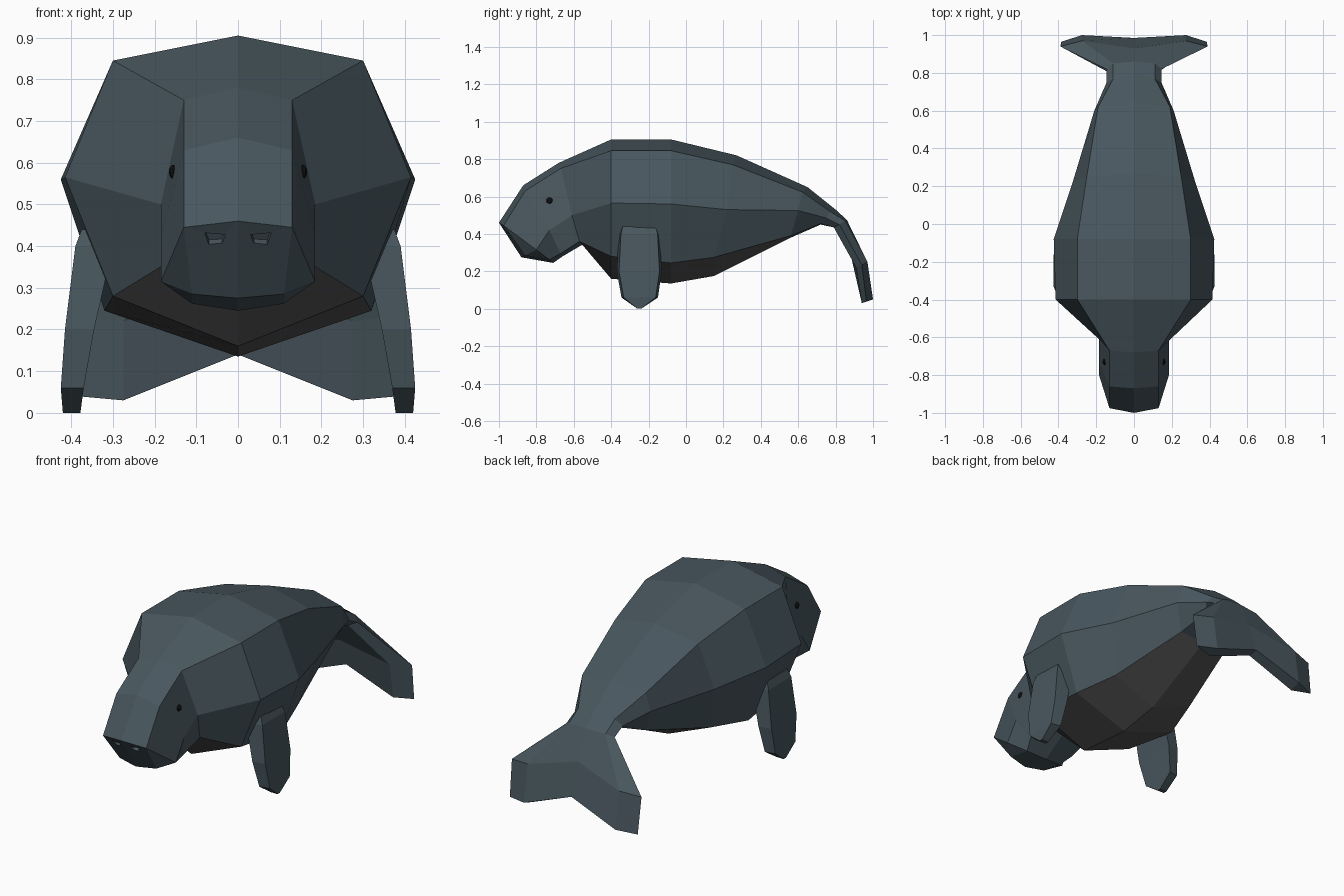
import bpy, bmesh
from mathutils import Vector

if "Cube" in bpy.data.objects:
    bpy.data.objects.remove(bpy.data.objects["Cube"])


def material(name, rgb):
    m = bpy.data.materials.new(name)
    m.diffuse_color = (*rgb, 1)
    m.use_nodes = True
    m.node_tree.nodes["Principled BSDF"].inputs["Base Color"].default_value = m.diffuse_color
    return m


SKIN = material("slate_skin", (0.065, 0.095, 0.112))
BELLY = material("belly_skin", (0.088, 0.085, 0.088))
BLACK = material("eye_black", (0.006, 0.006, 0.006))


def finish(bm, name, mats):
    bmesh.ops.recalc_face_normals(bm, faces=bm.faces[:])
    me = bpy.data.meshes.new(name)
    bm.to_mesh(me)
    bm.free()
    ob = bpy.data.objects.new(name, me)
    bpy.context.collection.objects.link(ob)
    for m in mats:
        me.materials.append(m)
    return ob


def loft(bm, rings):
    rows = [[bm.verts.new(p) for p in r] for r in rings]
    n = len(rows[0])
    faces = [[bm.faces.new((a[i], a[(i + 1) % n], b[(i + 1) % n], b[i])) for i in range(n)]
             for a, b in zip(rows, rows[1:])]
    return rows, faces


# body: five lengthwise profile lines, snout to fluke
top = [(-1, .46), (-.87, .66), (-.68, .78), (-.4, .905), (-.08, .905), (.27, .82),
       (.65, .65), (.80, .53), (.86, .475), (.93, .32), (.985, .15)]
shoulder = [(.13, -.975, .445), (.13, -.86, .63), (.13, -.67, .75), (.30, -.4, .845),
            (.30, -.08, .845), (.25, .25, .77), (.19, .62, .625), (.11, .77, .52),
            (.11, .85, .47), (.275, .97, .25), (.275, 1, .05)]
side = [(.185, -.80, .315), (.185, -.73, .42), (.185, -.61, .50), (.415, -.4, .565),
        (.425, -.08, .56), (.325, .22, .53), (.21, .60, .525), (.145, .75, .485),
        (.145, .82, .45), (.39, .94, .235), (.385, .965, .04)]
lower = [(.11, -.73, .262), (.14, -.67, .295), (.17, -.57, .36), (.30, -.4, .28),
         (.32, -.08, .245), (.25, .15, .275), (.15, .56, .39), (.11, .72, .455),
         (.11, .79, .435), (.275, .91, .22), (.275, .94, .03)]
bottom = [(-.71, .245), (-.66, .28), (-.55, .345), (-.4, .16), (-.08, .135), (.15, .175),
          (.56, .38), (.72, .45), (.79, .435), (.88, .29), (.93, .14)]


def flip(p):
    return (-p[0], p[1], p[2])


rings = [[(0, *t), s, m, l, (0, *b), flip(l), flip(m), flip(s)]
         for t, s, m, l, b in zip(top, shoulder, side, lower, bottom)]
bm = bmesh.new()
rows, faces = loft(bm, rings)
for band in faces[2:6]:
    band[3].material_index = band[4].material_index = 1
# fluke trailing edge
e = rows[-1]
for q in ((0, 1, 3, 4), (1, 2, 3), (0, 4, 5, 7), (5, 6, 7)):
    bm.faces.new([e[i] for i in q])
# snout plate and mouth underside
f = rows[0]
mid = bm.verts.new((0, -.88, .275))
for s, (sh, sd, lo) in ((1, (1, 2, 3)), (-1, (7, 6, 5))):
    lip = bm.verts.new((s * .11, -.86, .285))
    bm.faces.new((f[0], f[sh], lip, mid))
    bm.faces.new((f[sh], f[sd], lip))
    bm.faces.new((f[sd], f[lo], lip))
    bm.faces.new((lip, f[lo], f[4], mid))
body = finish(bm, "body", [SKIN, BELLY])

# nostrils: shallow cuts in the snout plate
inward = Vector((0, .83, .56))
for s, label in ((1, "right"), (-1, "left")):
    bm = bmesh.new()
    loop = []
    for x, z in ((.08, .434), (.03, .427), (.038, .407), (.07, .405)):
        y = -1 + .21 * x + (.457 - z) * .68
        loop.append(Vector((s * x, y, z)))
    ends, _ = loft(bm, [[p + inward * d for p in loop] for d in (-.03, .018)])
    for r in ends:
        bm.faces.new(r)
    cutter = finish(bm, label + "_nostril_cutter", [SKIN])
    cutter.hide_render = True
    cutter.hide_viewport = True
    mod = body.modifiers.new(label + "_nostril", "BOOLEAN")
    mod.operation = "DIFFERENCE"
    mod.solver = "EXACT"
    mod.object = cutter

# flippers: z, front y, back y, inner x, outer x
sections = [(.44, -.35, -.15, .28, .375), (.40, -.36, -.14, .30, .39),
            (.20, -.37, -.13, .345, .415), (.06, -.345, -.15, .37, .425),
            (0, -.26, -.24, .378, .42)]
for s, label in ((1, "right"), (-1, "left")):
    bm = bmesh.new()
    ends, _ = loft(bm, [[(s * xi, y0, z), (s * xo, y0 + .012, z), (s * xo, y1 - .012, z), (s * xi, y1, z)]
                        if z else
                        [(s * xi, y0, z), (s * xo, y0, z), (s * xo, y1, z), (s * xi, y1, z)]
                        for z, y0, y1, xi, xo in sections])
    bm.faces.new(ends[0])
    bm.faces.new(ends[-1])
    finish(bm, label + "_flipper", [SKIN])

    # eyes
    bm = bmesh.new()
    bmesh.ops.create_uvsphere(bm, u_segments=10, v_segments=6, radius=.017)
    eye = finish(bm, label + "_eye", [BLACK])
    eye.scale = (.6, 1, 1)
    eye.location = (s * .156, -.73, .578)
